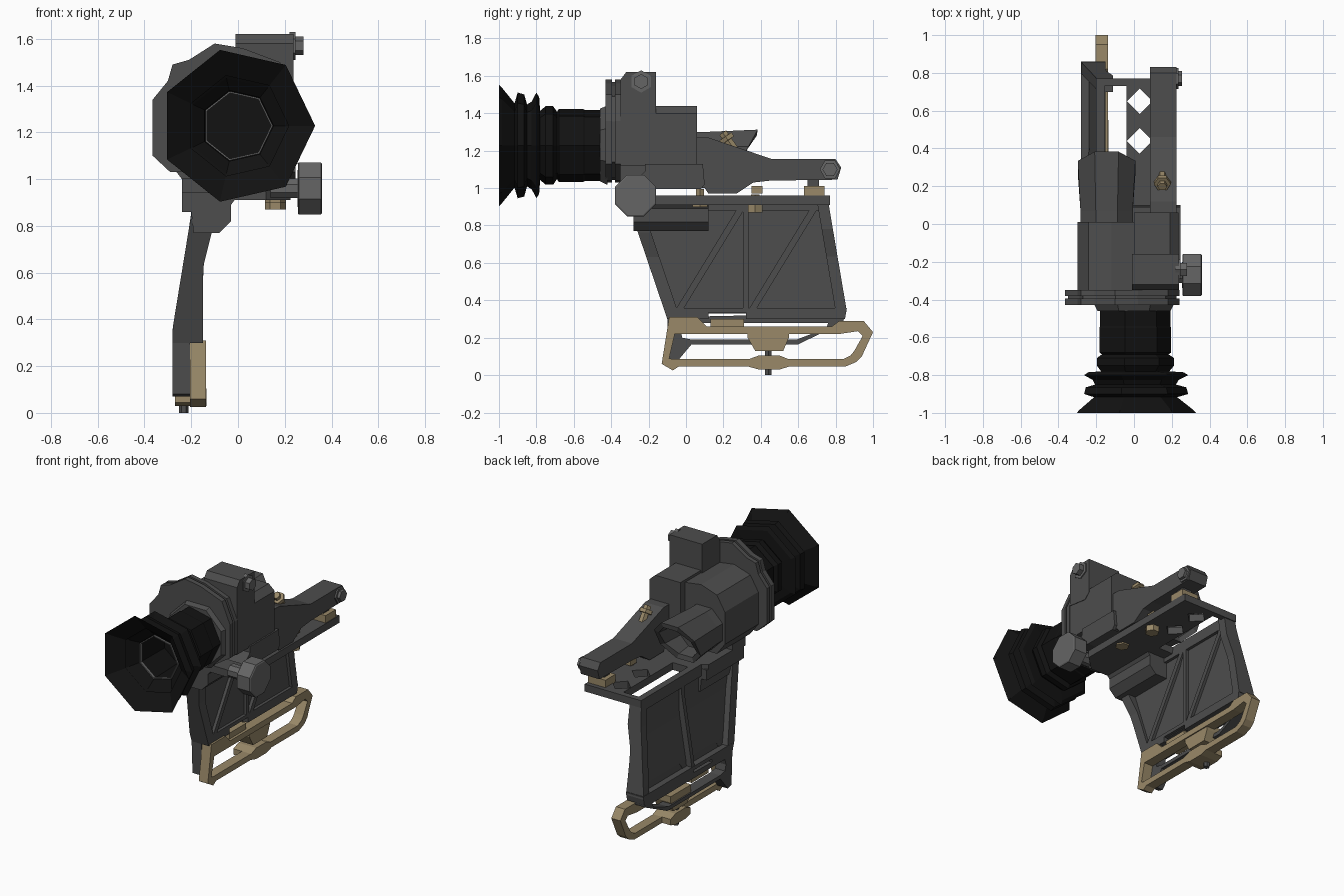
import bpy, bmesh
from math import sin, cos, pi
from mathutils import Vector, Matrix

if "Cube" in bpy.data.objects:
    bpy.data.objects.remove(bpy.data.objects["Cube"])

def material(name, rgb):
    m = bpy.data.materials.new(name)
    m.diffuse_color = (*rgb, 1)
    m.use_nodes = True
    m.node_tree.nodes["Principled BSDF"].inputs["Base Color"].default_value = m.diffuse_color
    return m

BODY = material("dark_metal", (0.075, 0.075, 0.075))
RUBBER = material("black_rubber", (0.006, 0.006, 0.006))
KNOB = material("grey_metal", (0.13, 0.13, 0.13))
TAN = material("tan_metal", (0.32, 0.25, 0.14))

def finish(name, bm, mat):
    bmesh.ops.recalc_face_normals(bm, faces=bm.faces)
    me = bpy.data.meshes.new(name)
    bm.to_mesh(me)
    bm.free()
    me.materials.append(mat)
    ob = bpy.data.objects.new(name, me)
    bpy.context.collection.objects.link(ob)
    return ob

def place(axis, t, u, v):
    return {'x': (t, u, v), 'y': (u, t, v), 'z': (u, v, t)}[axis]

def loft(name, rings, mat, closed=False):
    """Skin between equal rings of points; cap the ends unless closed."""
    bm = bmesh.new()
    vs = [[bm.verts.new(p) for p in r] for r in rings]
    n = len(vs[0])
    pairs = list(zip(vs, vs[1:])) + ([(vs[-1], vs[0])] if closed else [])
    for a, b in pairs:
        for i in range(n):
            j = (i + 1) % n
            bm.faces.new((a[i], a[j], b[j], b[i]))
    if not closed:
        bm.faces.new(vs[0])
        bm.faces.new(vs[-1])
    return finish(name, bm, mat)

def prism(name, pts, axis, a, b, mat=BODY):
    return loft(name, [[place(axis, t, *p) for p in pts] for t in (a, b)], mat)

def box(name, x, y, z, mat=BODY):
    return prism(name, [(x[0], y[0]), (x[1], y[0]), (x[1], y[1]), (x[0], y[1])], 'z', *z, mat)

def ring_prism(name, outer, inner, axis, a, b, mat):
    rings = [[place(axis, t, *p) for p in pts]
             for pts, t in ((outer, a), (outer, b), (inner, b), (inner, a))]
    return loft(name, rings, mat, closed=True)

def turned(name, prof, n, axis, c, mat, phase=0.0):
    """Low-poly turned part; prof is (position along axis, radius)."""
    ang = [phase + 2 * pi * i / n for i in range(n)]
    return loft(name, [[place(axis, t, c[0] + r * cos(a), c[1] + r * sin(a)) for a in ang]
                       for t, r in prof], mat)

def cut(ob, cutter):
    cutter.hide_render = True
    m = ob.modifiers.new("cut", 'BOOLEAN')
    m.operation, m.solver, m.object = 'DIFFERENCE', 'EXACT', cutter
    bpy.context.view_layer.objects.active = ob
    bpy.ops.object.modifier_apply(modifier=m.name)
    bpy.data.objects.remove(cutter)

# Eyecup: ribbed seven-sided bellows with a funnel opening
EYE = (-.003, 1.228)
turned("rubber_eyecup", [(-.45, .19), (-.46, .195), (-.54, .195), (-.55, .20), (-.68, .20), (-.69, .185),
       (-.71, .215), (-.75, .215), (-.78, .19), (-.785, .265), (-.80, .29), (-.825, .24), (-.85, .225),
       (-.865, .28), (-.90, .29), (-.92, .22), (-1.0, .333), (-.985, .318), (-.90, .21), (-.85, .155),
       (-.60, .145)], 7, 'y', EYE, RUBBER)
ring = [(EYE[0] + .152 * cos(2 * pi * i / 7), EYE[1] + .152 * sin(2 * pi * i / 7)) for i in range(7)]
inner = [(x * .95, EYE[1] + (z - EYE[1]) * .95) for x, z in ring]
ring_prism("eyepiece_rim", ring, inner, 'y', -.86, -.84, KNOB)
turned("eyepiece_adapter", [(-.46, .21), (-.42, .23)], 8, 'y', (0, 1.23), BODY, pi / 8)

# Double flange
flange = [(-.365, 1.10), (-.365, 1.34), (-.30, 1.42), (-.28, 1.49), (-.21, 1.51), (-.10, 1.58),
          (.02, 1.56), (.18, 1.50), (.24, 1.36), (.24, 1.13), (.10, 1.04), (-.29, 1.03)]
prism("flange_front", flange, 'y', -.43, -.395)
prism("flange_back", flange, 'y', -.38, -.35)
prism("flange_core", [(-.06 + (x + .06) * .95, 1.3 + (z - 1.3) * .95) for x, z in flange],
      'y', -.40, -.37)

# Housing, turret and lower body
prism("housing_left", [(-.24, 1.0), (-.30, 1.08), (-.30, 1.30), (-.24, 1.40), (-.12, 1.44),
      (.02, 1.42), (.02, 1.0)], 'y', -.35, .01)
prism("housing_right", [(0, 1.12), (0, 1.44), (.19, 1.44), (.235, 1.40), (.235, 1.12)], 'y', -.35, .06)
prism("lower_body", [(-.28, 1.03), (-.22, 1.09), (-.22, 1.13), (.09, 1.13), (.10, 1.02), (.08, .995),
      (-.16, .995)], 'x', -.1, .245)
prism("turret", [(-.35, 1.36), (-.35, 1.58), (-.32, 1.62), (-.16, 1.62), (-.16, 1.38), (-.20, 1.34)],
      'x', -.01, .238)
turned("turret_screw", [(.22, .06), (.245, .06), (.246, .04), (.28, .04)],
       6, 'x', (-.24, 1.57), KNOB, pi / 6)
box("housing_mount", (-.24, -.08), (-.30, -.16), (.94, 1.05))

# Objective tube with a slanted hood and a hollow end
def tube_ring(y, r, slant):
    return [(-.145 + r * cos(a), y + slant * sin(a), 1.16 + r * sin(a))
            for a in [pi / 8 + i * pi / 4 for i in range(8)]]
loft("objective_tube", [tube_ring(-.05, .15, 0), tube_ring(.07, .15, 0), tube_ring(.30, .165, .09),
     tube_ring(.295, .13, .09), tube_ring(.12, .11, 0)], BODY)

# Side focus knob
turned("focus_knob", [(.14, .045), (.255, .045), (.256, .115), (.26, .12), (.355, .12), (.36, .112)],
       8, 'x', (-.27, .96), KNOB, pi / 8)

# Clamp arm with end screw
prism("clamp_arm", [(.03, 1.27), (.12, 1.27), (.46, 1.155), (.80, 1.155), (.83, 1.11), (.81, 1.045),
      (.45, 1.04), (.36, 1.03), (.27, .97), (.12, .97), (.10, 1.0), (.03, 1.0)], 'x', .085, .225)
turned("arm_end_screw", [(.21, .055), (.235, .055), (.236, .04), (.255, .04)], 6, 'x', (.77, 1.10), KNOB)
box("arm_foot_post", (.12, .19), (.65, .71), (1.0, 1.06))
box("arm_foot", (.09, .22), (.63, .74), (.955, 1.01), TAN)

# Tilted tan screw on the arm slope
tilted = turned("arm_screw", [(-.06, .025), (0, .025), (.001, .045), (.025, .045), (.026, .025),
                              (.05, .025)], 6, 'z', (0, 0), TAN)
tilted.matrix_world = Matrix.Translation((.15, .225, 1.255)) @ Matrix.Rotation(.6, 4, 'X')

# Deck bolts
for i, (y, z0, z1) in enumerate([(.075, .90, .995), (.37, .87, .965)]):
    turned(f"deck_bolt_{i}", [(z0, .045), (z0 + .045, .045), (z0 + .046, .025), (z1, .025)],
           6, 'z', (.16, y), TAN)
box("arm_pivot", (.13, .18), (.35, .41), (.97, 1.01), TAN)

# Deck plate with long slot and diamond windows
deck = prism("deck_plate", [(-.24, -.28), (.12, -.28), (.225, -.18), (.225, .77), (-.20, .77),
             (-.20, .12), (-.24, .10)], 'z', .91, .96)
cut(deck, box("slot_cutter", (-.155, -.04), (.20, .73), (.8, 1.1)))
for y in (.44, .65):
    cut(deck, turned("diamond_cutter", [(.8, .068), (1.1, .068)], 4, 'z', (.03, y), BODY))
prism("deck_bracket", [(-.24, .86), (-.24, .93), (0, .93), (-.03, .89), (-.03, .82), (-.08, .77),
      (-.19, .77), (-.20, .86)], 'y', -.28, .12)

# Grip: thin panel stiffened by bars that follow its lean
def grip_left(z):
    return -.28 + .08 * min(max((z - .36) / .49, 0), 1)
def grip_right(z):
    return -.15 + .04 * min(max((z - .62) / .16, 0), 1)

def grip_bar(name, lo, hi, w, dl=0, dr=0, flare=False):
    """Bar of width w along y between two (y, z) points; dl, dr thin it."""
    rings = []
    for i in range(9):
        y, z = Vector(lo).lerp(Vector(hi), i / 8)
        wi = w[0] + (w[1] - w[0]) * i / 8
        l, r = grip_left(z) + dl, (grip_right(z) if flare else -.15) - dr
        rings.append([(min(l, r - .01), y, z), (r, y, z), (r, y + wi, z), (min(l, r - .01), y + wi, z)])
    return loft(name, rings, BODY)

grip_bar("grip_panel", (-.08, .33), (-.28, .91), (.93, 1.03), .04, .02)
grip_bar("grip_front_edge", (-.10, .30), (-.28, .83), (.07, .07), flare=True)
grip_bar("grip_back_edge", (.80, .34), (.70, .93), (.06, .06), flare=True)
grip_bar("grip_upper_rail", (-.26, .88), (-.27, .93), (1.02, 1.03))
grip_bar("grip_lower_rail_front", (-.09, .30), (-.10, .36), (.21, .22))
grip_bar("grip_lower_rail_back", (.32, .30), (.32, .36), (.53, .54))
grip_bar("grip_lower_rail_cap", (.05, .335), (.05, .36), (.40, .40))
grip_bar("grip_mid_rib", (.305, .34), (.305, .91), (.03, .03))
for i, y in enumerate((-.05, .34)):
    grip_bar(f"grip_diagonal_{i}", (y, .36), (y + .33, .90), (.04, .04), .04, 0)

# Open foot under the grip
ring_prism("grip_foot", [(-.10, .31), (.85, .33), (.84, .28), (.60, .165), (.03, .165), (-.05, .07),
           (-.09, .08)], [(-.02, .28), (.76, .28), (.75, .25), (.59, .19), (.03, .19), (-.02, .20),
           (-.03, .24)], 'x', -.28, -.205, BODY)
box("foot_block", (-.26, -.155), (.13, .31), (.24, .30), TAN)

# Tan carrying loop
outer = [(-.13, .06), (-.09, .31), (.06, .31), (.11, .26), (.78, .26), (.82, .29), (.95, .29),
         (1.0, .23), (.94, .10), (.91, .07), (.85, .045), (-.04, .045), (-.07, .025)]
hole = [(-.09, .09), (-.06, .22), (.06, .22), (.11, .22), (.78, .22), (.82, .22), (.92, .235),
        (.945, .21), (.90, .13), (.88, .105), (.84, .085), (-.03, .085), (-.07, .085)]
ring_prism("carry_loop", outer, hole, 'x', -.205, -.137, TAN)
prism("loop_upper_lug", [(.33, .24), (.55, .24), (.55, .20), (.52, .13), (.37, .13), (.33, .20)],
      'x', -.27, -.145, TAN)
prism("loop_lower_lug", [(.335, .085), (.39, .105), (.50, .105), (.55, .085), (.55, .045), (.50, .03),
      (.39, .03), (.335, .045)], 'x', -.27, -.135, TAN)
turned("loop_pin", [(0, .02), (.16, .02)], 6, 'z', (-.232, .44), BODY)
